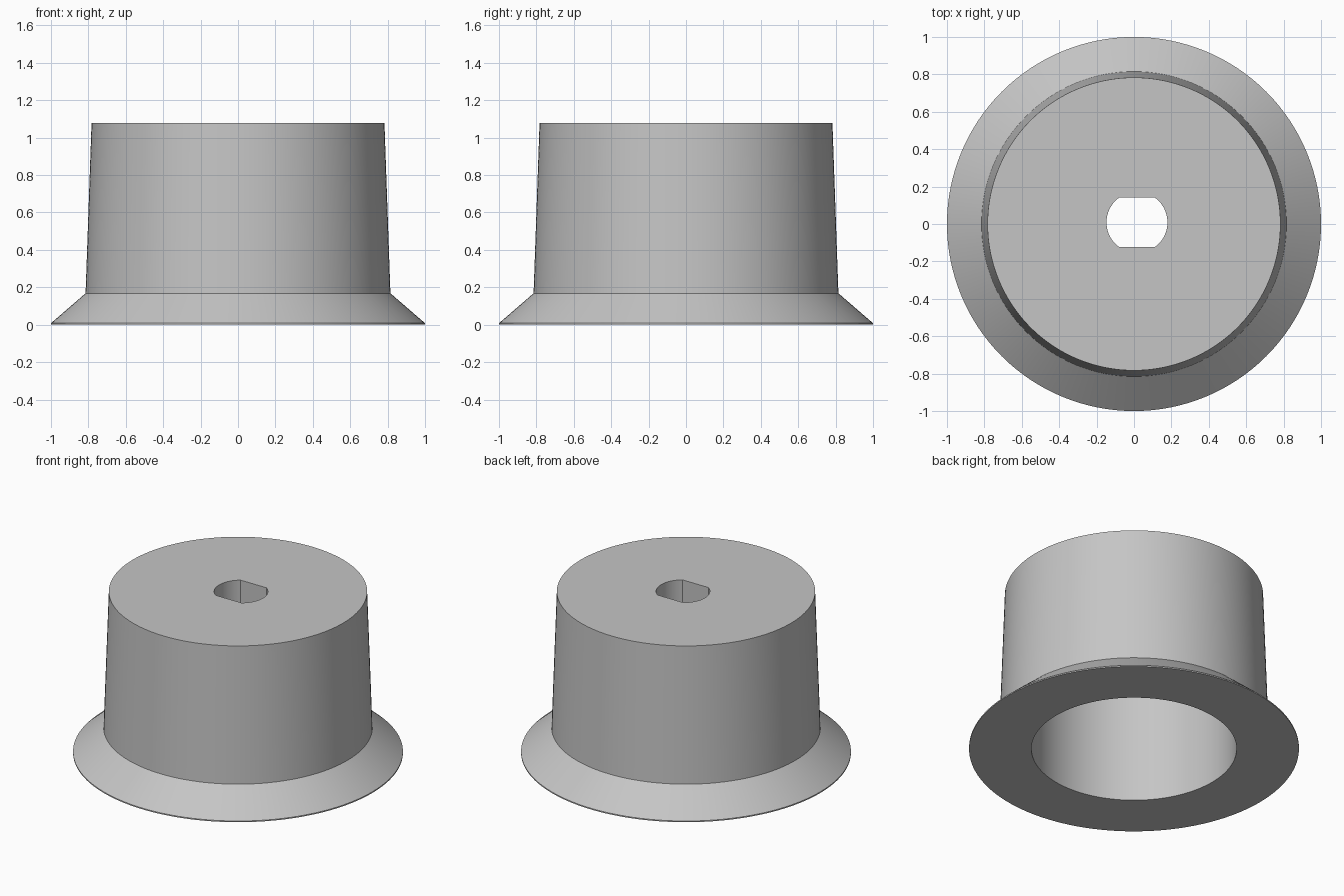
import bpy, bmesh, math

cube = bpy.data.objects.get("Cube")
if cube:
    bpy.data.objects.remove(cube, do_unlink=True)

grey = bpy.data.materials.new("light_grey")
grey.use_nodes = True
grey.diffuse_color = (0.56, 0.56, 0.56, 1)
grey.node_tree.nodes["Principled BSDF"].inputs["Base Color"].default_value = (0.56, 0.56, 0.56, 1)

SEGMENTS = 128
HEIGHT = 1.078


def make_object(name, bm):
    bmesh.ops.recalc_face_normals(bm, faces=bm.faces)
    mesh = bpy.data.meshes.new(name)
    bm.to_mesh(mesh)
    bm.free()
    mesh.materials.append(grey)
    obj = bpy.data.objects.new(name, mesh)
    bpy.context.collection.objects.link(obj)
    return obj


def ring(bm, radius, z):
    angles = [2 * math.pi * i / SEGMENTS for i in range(SEGMENTS)]
    return [bm.verts.new((radius * math.cos(a), radius * math.sin(a), z)) for a in angles]


# Flared, tapered body with a round cavity open at the bottom
profile = [(0.783, HEIGHT), (0.815, 0.168), (1, 0.008), (1, 0), (0.622, 0), (0.622, 0.8)]
bm = bmesh.new()
rings = [ring(bm, r, z) for r, z in profile]
for upper, lower in zip(rings, rings[1:]):
    for i in range(SEGMENTS):
        j = (i + 1) % SEGMENTS
        bm.faces.new((upper[i], upper[j], lower[j], lower[i]))
bm.faces.new(rings[0])
bm.faces.new(rings[-1])
body = make_object("flared_cap_body", bm)

# Shaft hole: a circle with two flats, slightly off centre
bm = bmesh.new()
radius, flat = 0.163, 0.132
half = math.asin(flat / radius)
outline = []
for start in (0, math.pi):
    for i in range(25):
        a = start - half + 2 * half * i / 24
        outline.append((0.016 + radius * math.cos(a), 0.009 + radius * math.sin(a)))
base = bm.faces.new([bm.verts.new((x, y, 0.6)) for x, y in outline])
top = bmesh.ops.extrude_face_region(bm, geom=[base])["geom"]
bmesh.ops.translate(bm, vec=(0, 0, 0.7), verts=[v for v in top if isinstance(v, bmesh.types.BMVert)])
cutter = make_object("shaft_hole_cutter", bm)
cutter.hide_render = True

cut = body.modifiers.new("shaft_hole", 'BOOLEAN')
cut.operation = 'DIFFERENCE'
cut.solver = 'EXACT'
cut.object = cutter

# Apply the cut, drop the cutter and smooth the round walls
bpy.ops.object.select_all(action='DESELECT')
body.select_set(True)
bpy.context.view_layer.objects.active = body
bpy.ops.object.modifier_apply(modifier=cut.name)
bpy.data.objects.remove(cutter, do_unlink=True)
bpy.ops.object.shade_smooth_by_angle(angle=math.radians(25))
